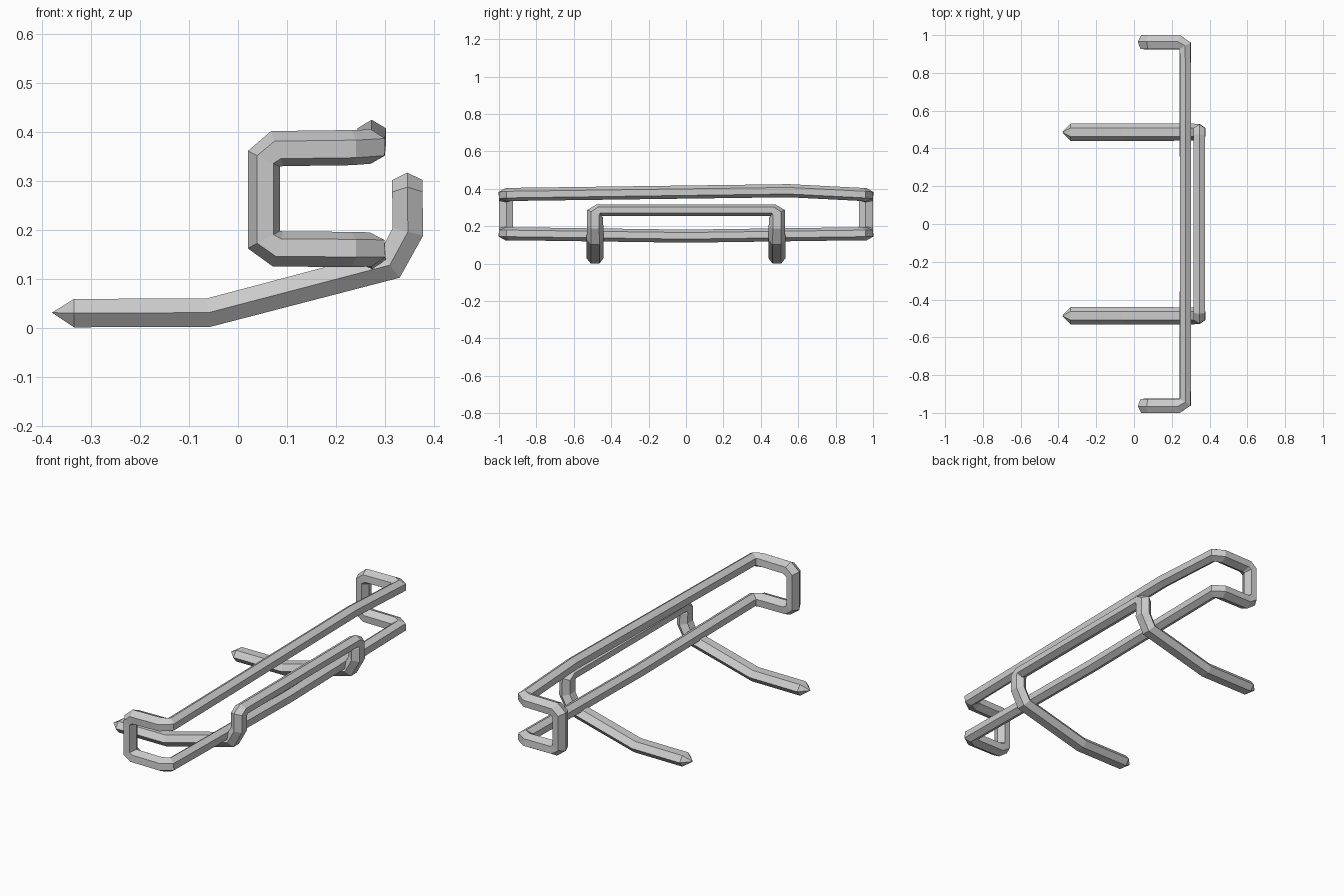
import bpy, bmesh
from mathutils import Vector

cube = bpy.data.objects.get("Cube")
if cube:
    bpy.data.objects.remove(cube, do_unlink=True)

grey = bpy.data.materials.new("metal_grey")
grey.use_nodes = True
colour = (0.6, 0.6, 0.6, 1)
grey.diffuse_color = colour
grey.node_tree.nodes["Principled BSDF"].inputs["Base Color"].default_value = colour


def hex_rod(name, path, flat_dir, closed=False, tips=None):
    """Mitred hexagonal rod; path items are (x, y, z, flat half width, corner half width)."""
    bm = bmesh.new()
    pts = [Vector(p[:3]) for p in path]
    count = len(pts)
    flat = Vector(flat_dir)
    previous = None
    rings = []
    for i, (p, item) in enumerate(zip(pts, path)):
        w, h = item[3:]
        out = (pts[(i + 1) % count] - p).normalized()
        into = (p - pts[i - 1]).normalized()
        if not closed and i == 0:
            into = out
        if not closed and i == count - 1:
            out = into
        if previous:
            flat = previous.rotation_difference(into) @ flat
        flat = (flat - into * flat.dot(into)).normalized()
        corner = into.cross(flat)
        mitre = (into + out).normalized()
        ring = []
        for a, b in ((0, 1), (1, .5), (1, -.5), (0, -1), (-1, -.5), (-1, .5)):
            o = flat * w * a + corner * h * b
            o -= into * (o.dot(mitre) / into.dot(mitre))
            ring.append(bm.verts.new(p + o))
        rings.append(ring)
        previous = into
    pairs = list(zip(rings, rings[1:]))
    if closed:
        pairs.append((rings[-1], rings[0]))
    for r, s in pairs:
        for k in range(6):
            j = (k + 1) % 6
            bm.faces.new((r[k], r[j], s[j], s[k]))
    # Pointed ends
    if tips:
        for ring, tip in zip((rings[0], rings[-1]), tips):
            apex = bm.verts.new(tip)
            for k in range(6):
                bm.faces.new((ring[k], ring[(k + 1) % 6], apex))
    bmesh.ops.recalc_face_normals(bm, faces=bm.faces)
    mesh = bpy.data.meshes.new(name)
    bm.to_mesh(mesh)
    bm.free()
    mesh.materials.append(grey)
    obj = bpy.data.objects.new(name, mesh)
    bpy.context.collection.objects.link(obj)
    return obj


def mirrored(path):
    return [(x, -y, z, w, h) for x, y, z, w, h in reversed(path)]


# Closed loop: hooked end, running from the upper bar down to the lower bar
Y = .9625
hook = [
    (.271, .942, .370, .029, .035),
    (.232, Y, .368, .0375, .036),
    (.080, Y, .366, .0375, .036),
    (.053, Y, .345, .0375, .033),
    (.053, Y, .180, .0375, .033),
    (.082, Y, .161, .0375, .036),
    (.232, Y, .160, .0375, .036),
    (.271, .942, .160, .029, .035),
]
upper_bend = (.273, .55, .390, .029, .035)
lower_bend = (.273, 0, .147, .029, .035)
hex_rod("rack_loop", [upper_bend] + hook + [lower_bend] + mirrored(hook),
        (1, 0, 0), closed=True)

# Stand: two bent legs joined by a top bar
L = .486
leg = [
    (-.335, L, .030, .029, .046),
    (-.060, L, .031, .029, .046),
    (.310, L, .128, .030, .045),
    (.347, L, .196, .031, .044),
    (.346, L, .268, .031, .042),
    (.346, .465, .286, .031, .031),
]
hex_rod("stand", leg + mirrored(leg), (0, 0, 1),
        tips=((-.38, L, .031), (-.38, -L, .031)))
